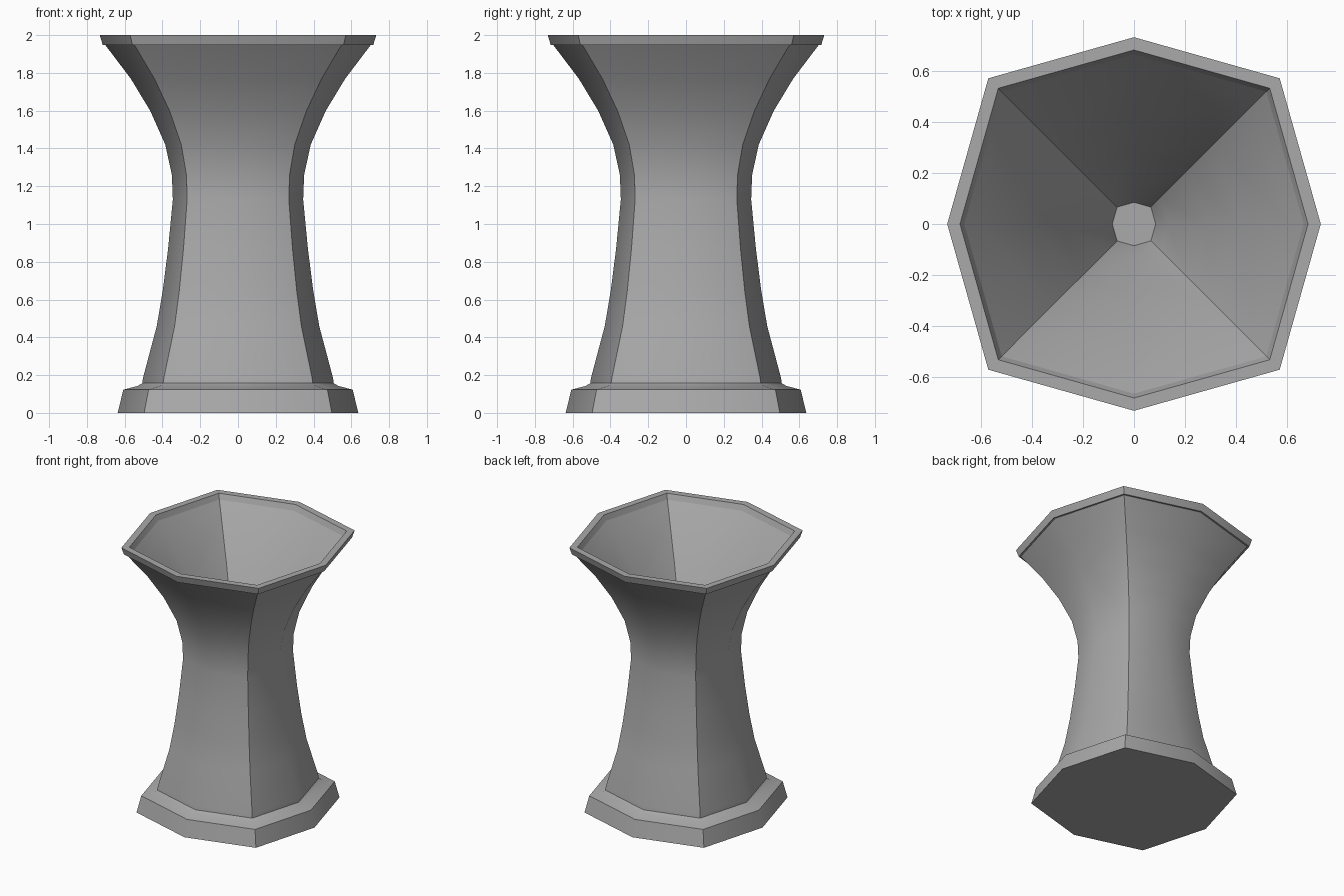
import bpy
import math

cube = bpy.data.objects.get("Cube")
if cube:
    bpy.data.objects.remove(cube, do_unlink=True)

stone = bpy.data.materials.new("plain grey")
stone.use_nodes = True
grey = (0.4, 0.4, 0.4, 1)
stone.diffuse_color = grey
stone.node_tree.nodes["Principled BSDF"].inputs["Base Color"].default_value = grey

SIDES = 8
CORNER = 0.78 * math.sqrt(2)  # diagonal radius relative to the mid-side radius


def loft(name, profile, cap_start=False, cap_end=False):
    """Loft a bulged-square section through (radius, height) points."""
    verts, faces = [], []
    for radius, z in profile:
        for i in range(SIDES):
            r = radius * (CORNER if i % 2 else 1)
            a = i * math.tau / SIDES
            verts.append((r * math.cos(a), r * math.sin(a), z))
    for k in range(len(profile) - 1):
        low, high = k * SIDES, (k + 1) * SIDES
        for i in range(SIDES):
            j = (i + 1) % SIDES
            faces.append((low + i, low + j, high + j, high + i))
    if cap_start:
        faces.append(tuple(reversed(range(SIDES))))
    if cap_end:
        faces.append(tuple(range(len(verts) - SIDES, len(verts))))
    mesh = bpy.data.meshes.new(name)
    mesh.from_pydata(verts, [], faces)
    mesh.materials.append(stone)
    obj = bpy.data.objects.new(name, mesh)
    bpy.context.collection.objects.link(obj)
    bpy.ops.object.select_all(action="DESELECT")
    obj.select_set(True)
    bpy.context.view_layer.objects.active = obj
    bpy.ops.object.shade_smooth_by_angle(angle=math.radians(42))
    return obj


# Stepped foot and waisted column
loft("foot_and_column", [
    (0.637, 0), (0.607, 0.123), (0.53, 0.143), (0.507, 0.157), (0.503, 0.185),
    (0.43, 0.46), (0.398, 0.65), (0.37, 0.87), (0.345, 1.13), (0.35, 1.26),
    (0.385, 1.42), (0.465, 1.6), (0.568, 1.77), (0.703, 1.948),
], cap_start=True)

# Overhanging rim
loft("rim", [(0.703, 1.948), (0.716, 1.948), (0.732, 2), (0.682, 2), (0.665, 1.96)])

# Hollow funnel with a small flat floor
loft("funnel", [
    (0.665, 1.96), (0.612, 1.89), (0.41, 1.61), (0.28, 1.37), (0.133, 1.12), (0.085, 1),
], cap_end=True)
